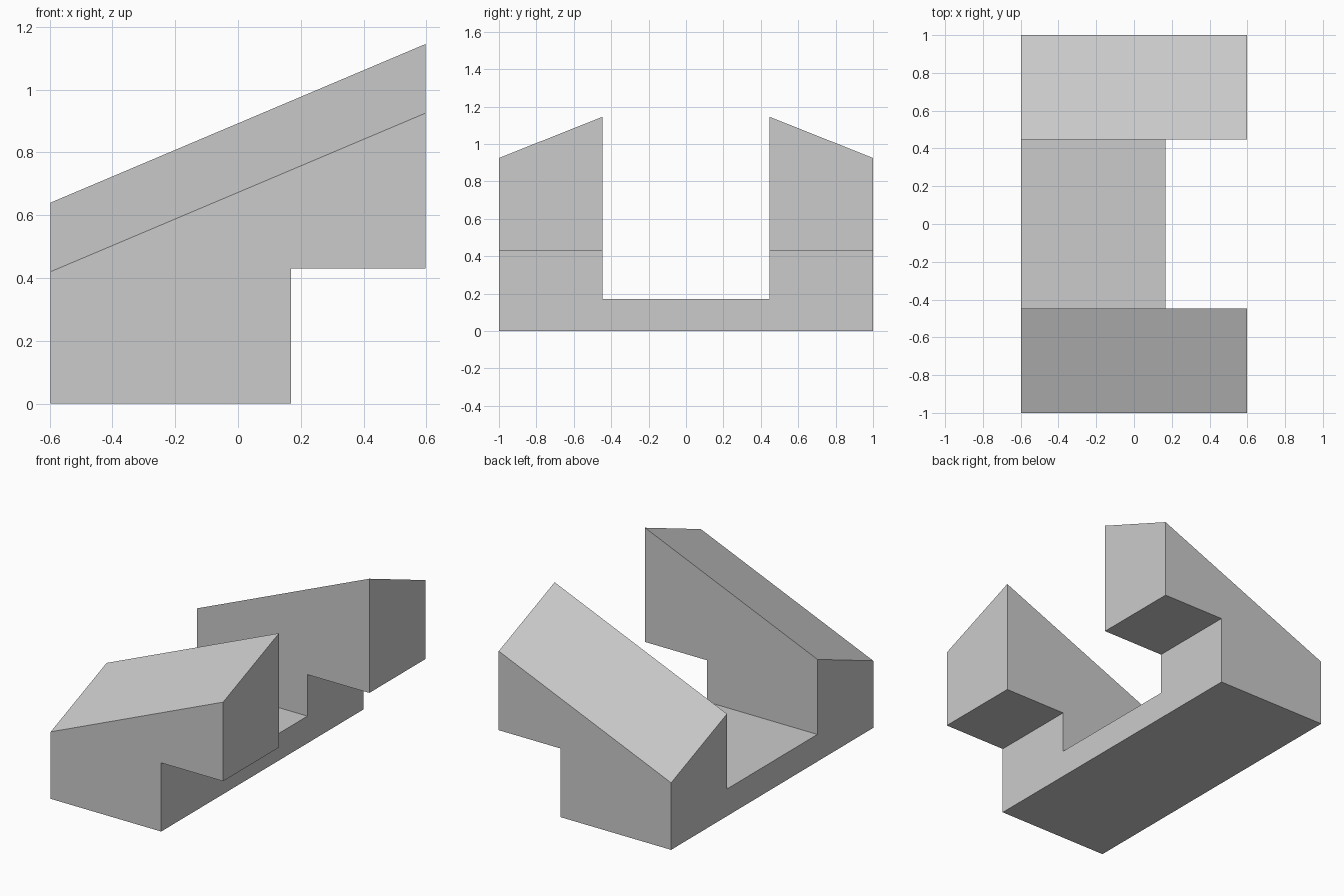
import bpy, bmesh
from mathutils import Vector

cube = bpy.data.objects.get("Cube")
if cube:
    bpy.data.objects.remove(cube, do_unlink=True)

HALF_X, STEP_X = 0.597, 0.168     # overall half depth, front of the base
STEP_Z, FLOOR_Z = 0.43, 0.17      # underside of overhang, channel floor
INNER_Y = 0.447                   # half width of the channel
LOW_OUT, LOW_IN, HIGH_IN = 0.42, 0.64, 1.145


def make_object(name, bm):
    bmesh.ops.recalc_face_normals(bm, faces=bm.faces)
    mesh = bpy.data.meshes.new(name)
    bm.to_mesh(mesh)
    bm.free()
    obj = bpy.data.objects.new(name, mesh)
    bpy.context.collection.objects.link(obj)
    return obj


# Material
grey = bpy.data.materials.new("light_grey")
grey.use_nodes = True
colour = (0.6, 0.6, 0.6, 1)
grey.diffuse_color = colour
grey.node_tree.nodes["Principled BSDF"].inputs["Base Color"].default_value = colour

# Stepped side profile extruded across the full width
bm = bmesh.new()
profile = [(-HALF_X, 0), (STEP_X, 0), (STEP_X, STEP_Z),
           (HALF_X, STEP_Z), (HALF_X, 1.6), (-HALF_X, 1.6)]
face = bm.faces.new([bm.verts.new((x, -1, z)) for x, z in profile])
side = bmesh.ops.extrude_face_region(bm, geom=[face])["geom"]
bmesh.ops.translate(bm, vec=(0, 2, 0),
                    verts=[v for v in side if isinstance(v, bmesh.types.BMVert)])

# Sloping tops, falling outwards on both sides
for s in (-1, 1):
    low = Vector((-HALF_X, s, LOW_OUT))
    inner = Vector((-HALF_X, s * INNER_Y, LOW_IN))
    high = Vector((HALF_X, s * INNER_Y, HIGH_IN))
    normal = (inner - low).cross(high - inner)
    if normal.z < 0:
        normal.negate()
    cut = bmesh.ops.bisect_plane(bm, geom=bm.verts[:] + bm.edges[:] + bm.faces[:],
                                 plane_co=low, plane_no=normal, clear_outer=True)
    rim = [e for e in cut["geom_cut"] if isinstance(e, bmesh.types.BMEdge)]
    bmesh.ops.edgenet_fill(bm, edges=rim)
body = make_object("channel_block", bm)
body.data.materials.append(grey)

# Channel between the two arms
bm = bmesh.new()
bmesh.ops.create_cube(bm, size=2)
bmesh.ops.scale(bm, vec=(1, INNER_Y, 1), verts=bm.verts)
bmesh.ops.translate(bm, vec=(0, 0, 1 + FLOOR_Z), verts=bm.verts)
cutter = make_object("channel_cutter", bm)
cutter.hide_render = True
cutter.hide_viewport = True

mod = body.modifiers.new("channel", 'BOOLEAN')
mod.operation = 'DIFFERENCE'
mod.solver = 'EXACT'
mod.object = cutter

# Bake the cut and drop the helper
bpy.context.view_layer.update()
result = bpy.data.meshes.new_from_object(
    body.evaluated_get(bpy.context.evaluated_depsgraph_get()))
body.modifiers.clear()
body.data = result
body.data.materials.clear()
body.data.materials.append(grey)
for p in body.data.polygons:
    p.material_index = 0
bpy.data.objects.remove(cutter, do_unlink=True)
